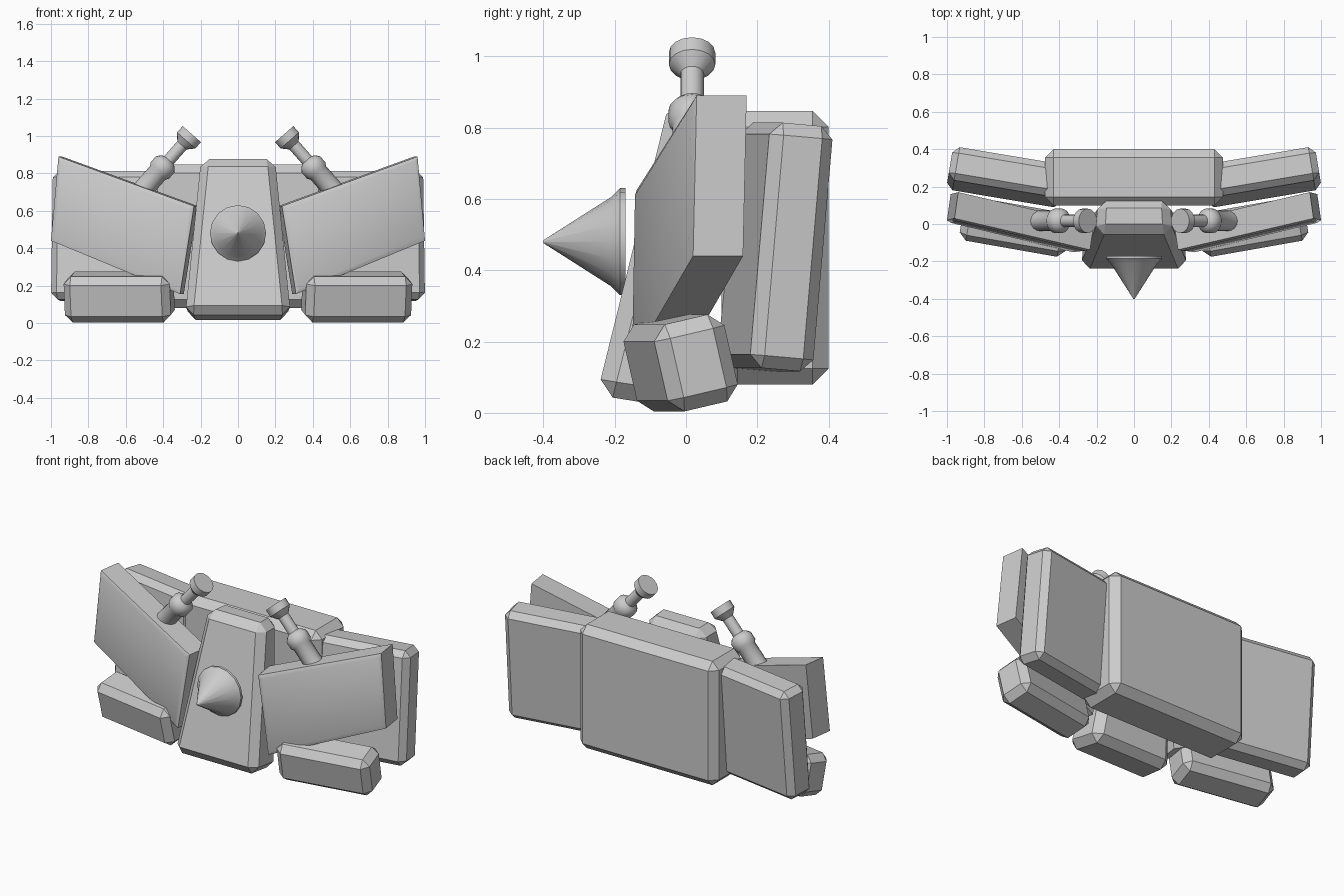
import bpy, bmesh, math
from mathutils import Vector, Euler

cube = bpy.data.objects.get("Cube")
if cube:
    bpy.data.objects.remove(cube)

grey = bpy.data.materials.new("plain_grey")
grey.use_nodes = True
grey.diffuse_color = (0.6, 0.6, 0.6, 1)
grey.node_tree.nodes["Principled BSDF"].inputs["Base Color"].default_value = grey.diffuse_color


def finish(name, bm, angle=30):
    bmesh.ops.recalc_face_normals(bm, faces=bm.faces)
    mesh = bpy.data.meshes.new(name)
    bm.to_mesh(mesh)
    bm.free()
    mesh.materials.append(grey)
    ob = bpy.data.objects.new(name, mesh)
    bpy.context.collection.objects.link(ob)
    bpy.ops.object.select_all(action='DESELECT')
    ob.select_set(True)
    bpy.context.view_layer.objects.active = ob
    bpy.ops.object.shade_smooth_by_angle(angle=math.radians(angle))
    return ob


def block(name, front, back, bevel=0.0, rim=0.0):
    """Six-sided block from a front and a back quad, chamfered or with a rimmed front."""
    bm = bmesh.new()
    f = [bm.verts.new(p) for p in front]
    b = [bm.verts.new(p) for p in back]
    face = bm.faces.new(f)
    bm.faces.new(b[::-1])
    for i in range(4):
        j = (i + 1) % 4
        bm.faces.new((f[j], f[i], b[i], b[j]))
    bmesh.ops.recalc_face_normals(bm, faces=bm.faces)
    if bevel:
        bmesh.ops.bevel(bm, geom=bm.edges[:], offset=bevel, segments=1,
                        profile=0.5, affect='EDGES')
    if rim:
        bmesh.ops.inset_individual(bm, faces=[face], thickness=rim, depth=rim / 3)
    return finish(name, bm)


def box(name, centre, size, rot=(0, 0, 0), bevel=0.04):
    turn = Euler([math.radians(a) for a in rot]).to_matrix()
    half = Vector(size) / 2

    def quad(y):
        return [Vector(centre) + turn @ Vector((x * half.x, y * half.y, z * half.z))
                for x, z in ((-1, -1), (1, -1), (1, 1), (-1, 1))]
    return block(name, quad(-1), quad(1), bevel)


def lathe(name, start, direction, profile, sides=16):
    """Revolve (distance, radius) pairs about an axis."""
    bm = bmesh.new()
    turn = Vector((0, 0, 1)).rotation_difference(Vector(direction)).to_matrix()
    rings = []
    for d, r in profile:
        rings.append([bm.verts.new(Vector(start) + turn @ Vector(
            (r * math.cos(k * math.tau / sides), r * math.sin(k * math.tau / sides), d)))
            for k in range(sides)])
    for a, b in zip(rings, rings[1:]):
        for k in range(sides):
            n = (k + 1) % sides
            bm.faces.new((a[k], a[n], b[n], b[k]))
    bm.faces.new(rings[0])
    bm.faces.new(rings[-1])
    return finish(name, bm, 40)


# Rear pack
box("rear_pack", (0, 0.25, 0.463), (0.95, 0.3, 0.767), bevel=0.045)

# Leaning, tapered centre body
block("centre_body",
      [(-0.285, -0.25, 0.05), (0.285, -0.25, 0.05), (0.2, -0.045, 0.88), (-0.2, -0.045, 0.88)],
      [(-0.27, 0.0, 0.01), (0.27, 0.0, 0.01), (0.19, 0.13, 0.87), (-0.19, 0.13, 0.87)],
      bevel=0.045)

# Nose cone
lathe("nose_cone", (0, -0.4, 0.48), (0, -1, 0),
      [(0, 0.004), (-0.19, 0.125), (-0.215, 0.15), (-0.23, 0.15)])

for side, s in (("left", 1), ("right", -1)):
    # Rear wing panels
    box(side + "_rear_wing", (s * 0.68, 0.25, 0.465), (0.62, 0.18, 0.69),
        (-5, 0, s * 9.5), 0.035)

    # Front shields, swept back and rising outward
    front = [(0.31, -0.145, 0.155), (1.0, 0.02, 0.44), (0.96, 0.03, 0.89), (0.235, -0.138, 0.625)]
    back = [(x - 0.02, y + 0.14, z) for x, y, z in front]
    block(side + "_front_shield", [(s * x, y, z) for x, y, z in front],
          [(s * x, y, z) for x, y, z in back], rim=0.03)

    # Foot pods
    box(side + "_foot_pod", (s * 0.635, -0.015, 0.14), (0.575, 0.205, 0.25),
        (13, 0, s * 10), 0.04)

    # Upright barrels with a wide head and a collar
    lathe(side + "_barrel", (s * 0.247, 0.017, 1.01), (s * 0.66, 0, -0.75),
          [(0, 0.065), (0.045, 0.065), (0.08, 0.033), (0.185, 0.033), (0.195, 0.05),
           (0.215, 0.066), (0.26, 0.066), (0.275, 0.055), (0.43, 0.055)])
